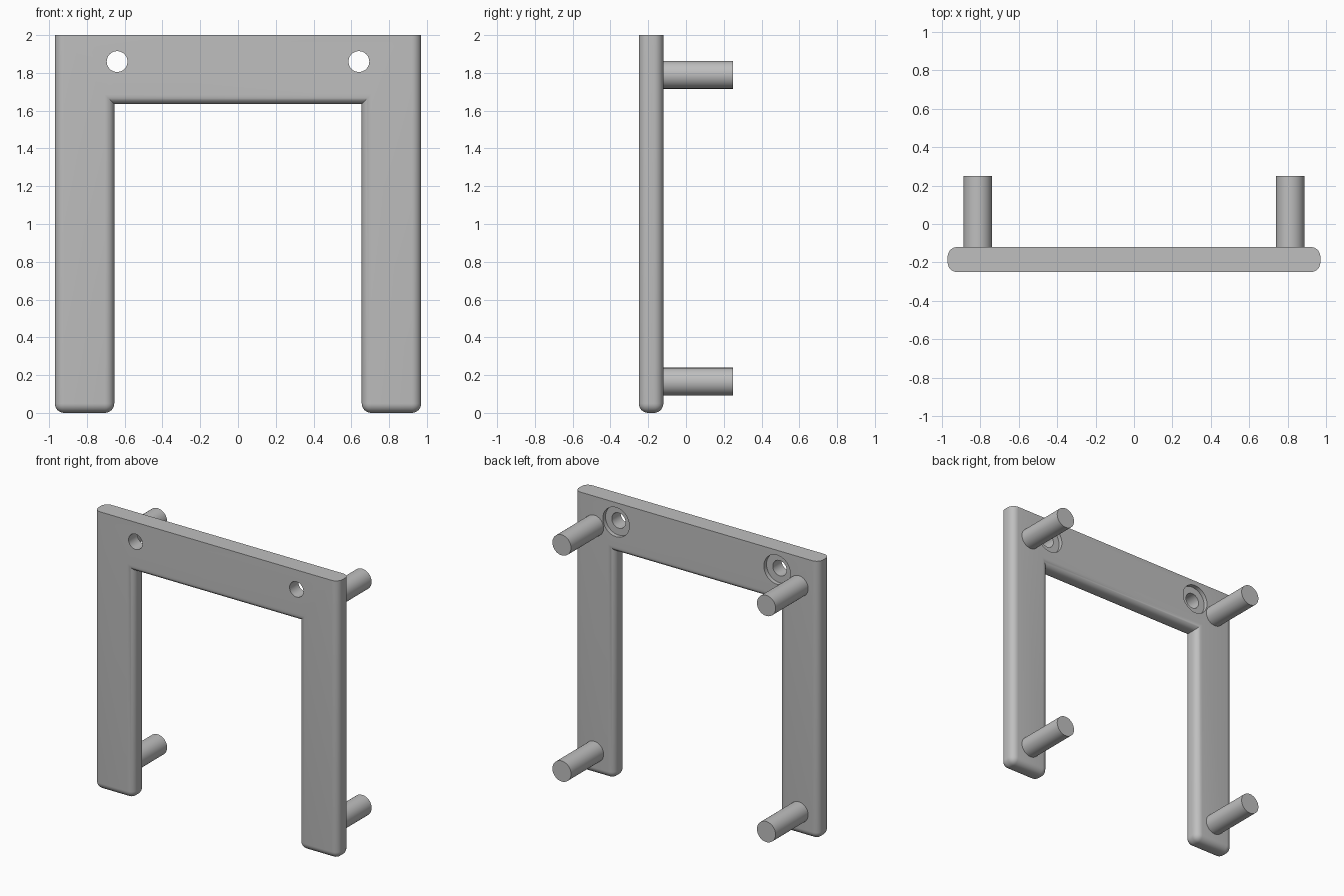
import bpy, bmesh, math
from mathutils import Matrix, Vector

old = bpy.data.objects.get("Cube")
if old:
    bpy.data.objects.remove(old, do_unlink=True)

FRONT, BACK, END = -0.25, -0.12, 0.25
TOP, ROUND = 2.0, 0.05

grey = bpy.data.materials.new("plain grey")
grey.use_nodes = True
colour = (0.52, 0.52, 0.52, 1)
grey.diffuse_color = colour
grey.node_tree.nodes["Principled BSDF"].inputs["Base Color"].default_value = colour


def add_object(name, bm):
    bmesh.ops.recalc_face_normals(bm, faces=bm.faces[:])
    mesh = bpy.data.meshes.new(name)
    bm.to_mesh(mesh)
    bm.free()
    mesh.materials.append(grey)
    obj = bpy.data.objects.new(name, mesh)
    bpy.context.collection.objects.link(obj)
    return obj


def cylinder(name, x, z, radius, y0, y1):
    """Cylinder lying along y."""
    bm = bmesh.new()
    place = Matrix.Translation((x, (y0 + y1) / 2, z)) @ Matrix.Rotation(math.pi / 2, 4, "X")
    bmesh.ops.create_cone(bm, cap_ends=True, segments=48, radius1=radius,
                          radius2=radius, depth=y1 - y0, matrix=place)
    return add_object(name, bm)


def smooth(obj):
    bpy.ops.object.select_all(action="DESELECT")
    obj.select_set(True)
    bpy.context.view_layer.objects.active = obj
    bpy.ops.object.shade_smooth_by_angle(angle=math.radians(35))


# Arch-shaped frame, extruded from its outline
half = [(0.97, TOP), (0.97, 0), (0.655, 0), (0.655, 1.635)]
outline = half + [(-x, z) for x, z in reversed(half)]
bm = bmesh.new()
face = bm.faces.new([bm.verts.new((x, FRONT, z)) for x, z in outline])
extruded = bmesh.ops.extrude_face_region(bm, geom=[face])["geom"]
moved = [v for v in extruded if isinstance(v, bmesh.types.BMVert)]
bmesh.ops.translate(bm, verts=moved, vec=(0, BACK - FRONT, 0))
bmesh.ops.recalc_face_normals(bm, faces=bm.faces[:])

# Round every rim but the flat top, and the corners of the feet
rounded = []
for e in bm.edges:
    a, b = (v.co for v in e.verts)
    across = abs(a.y - b.y) > 0.01
    if across:
        if max(a.z, b.z) < 0.01:
            rounded.append(e)
    elif min(a.z, b.z) < TOP - 0.01:
        rounded.append(e)
bmesh.ops.bevel(bm, geom=rounded, offset=ROUND, offset_type="OFFSET", segments=8,
                profile=0.5, affect="EDGES", clamp_overlap=False)
frame = add_object("frame", bm)

# Screw holes, counterbored from the back
for side, x in (("left", 0.64), ("right", -0.64)):
    for kind, radius, y0 in (("hole", 0.055, FRONT - 0.1), ("recess", 0.105, BACK - 0.03)):
        cutter = cylinder(f"{side}_{kind}_cutter", x, 1.86, radius, y0, BACK + 0.1)
        cutter.hide_render = True
        cut = frame.modifiers.new(kind, "BOOLEAN")
        cut.operation = "DIFFERENCE"
        cut.solver = "EXACT"
        cut.object = cutter
        bpy.context.view_layer.objects.active = frame
        bpy.ops.object.modifier_apply(modifier=cut.name)
        bpy.data.objects.remove(cutter, do_unlink=True)
smooth(frame)

# Four round pegs on the back
for side, x in (("left", 0.813), ("right", -0.813)):
    for level, z in (("lower", 0.165), ("upper", 1.79)):
        smooth(cylinder(f"{side}_{level}_peg", x, z, 0.074, BACK - 0.01, END))
